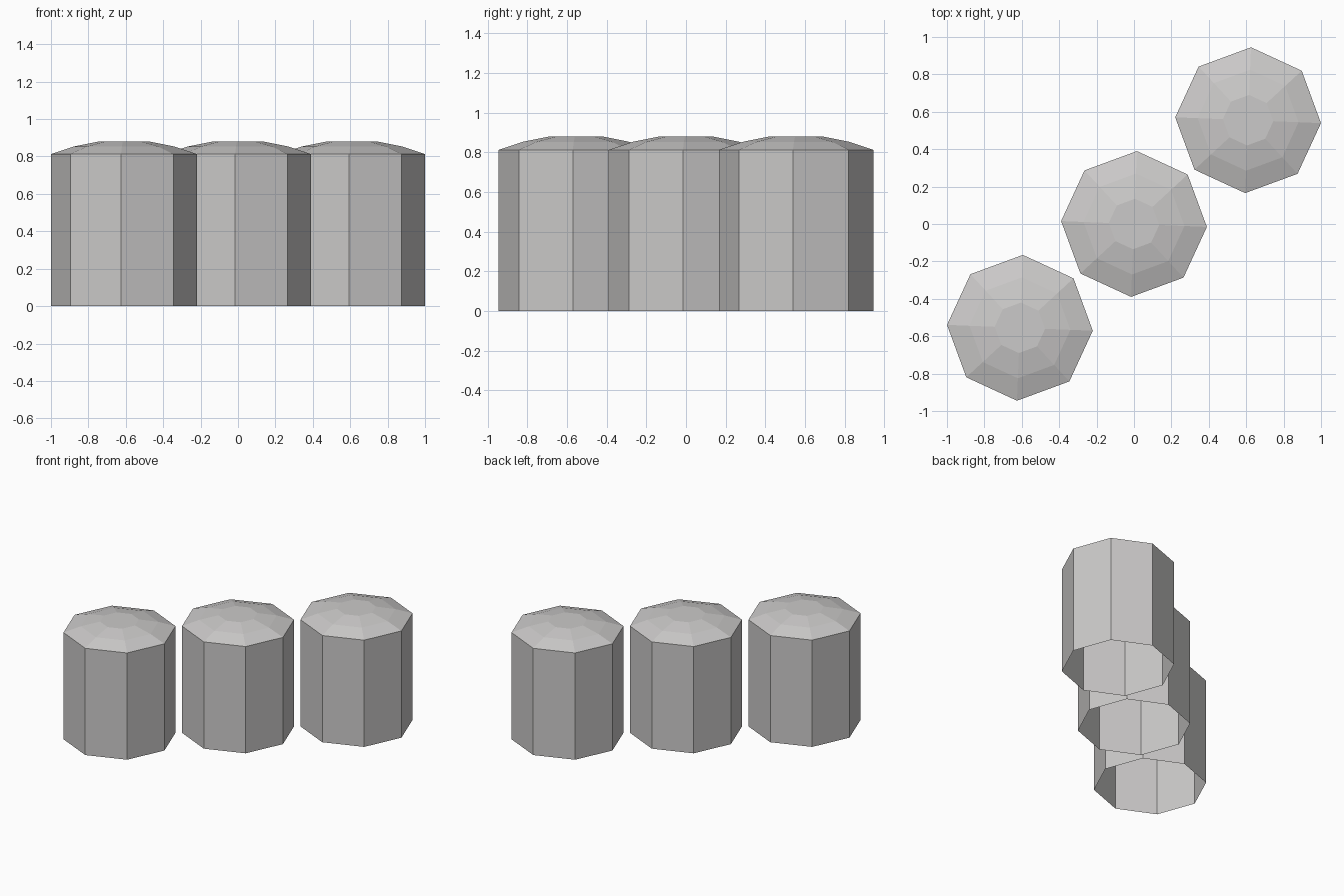
import bpy, bmesh, math

cube = bpy.data.objects.get("Cube")
if cube:
    bpy.data.objects.remove(cube, do_unlink=True)

grey = bpy.data.materials.new("light_grey")
grey.use_nodes = True
colour = (0.6, 0.59, 0.585, 1)
grey.diffuse_color = colour
grey.node_tree.nodes["Principled BSDF"].inputs["Base Color"].default_value = colour

SIDES = 8
TURN = math.radians(-2.3)
# (radius, height) from the open foot up to the rim of the flat crown
PROFILE = [(0.39, 0), (0.39, 0.813), (0.27, 0.853), (0.135, 0.88)]


def pillar(name, x, y):
    """Open-bottomed octagonal column with a shallow faceted dome."""
    bm = bmesh.new()
    rings = []
    for r, z in PROFILE:
        angles = [TURN + math.tau * i / SIDES for i in range(SIDES)]
        rings.append([bm.verts.new((r * math.cos(a), r * math.sin(a), z)) for a in angles])
    for low, high in zip(rings, rings[1:]):
        for i in range(SIDES):
            j = (i + 1) % SIDES
            bm.faces.new((low[i], low[j], high[j], high[i]))
    bm.faces.new(rings[-1])  # crown
    mesh = bpy.data.meshes.new(name)
    bm.to_mesh(mesh)
    bm.free()
    mesh.materials.append(grey)
    obj = bpy.data.objects.new(name, mesh)
    obj.location = (x, y, 0)
    bpy.context.collection.objects.link(obj)


# Diagonal row of three columns
for name, step in (("right_pillar", -1), ("middle_pillar", 0), ("left_pillar", 1)):
    pillar(name, 0.61 * step, 0.555 * step)
